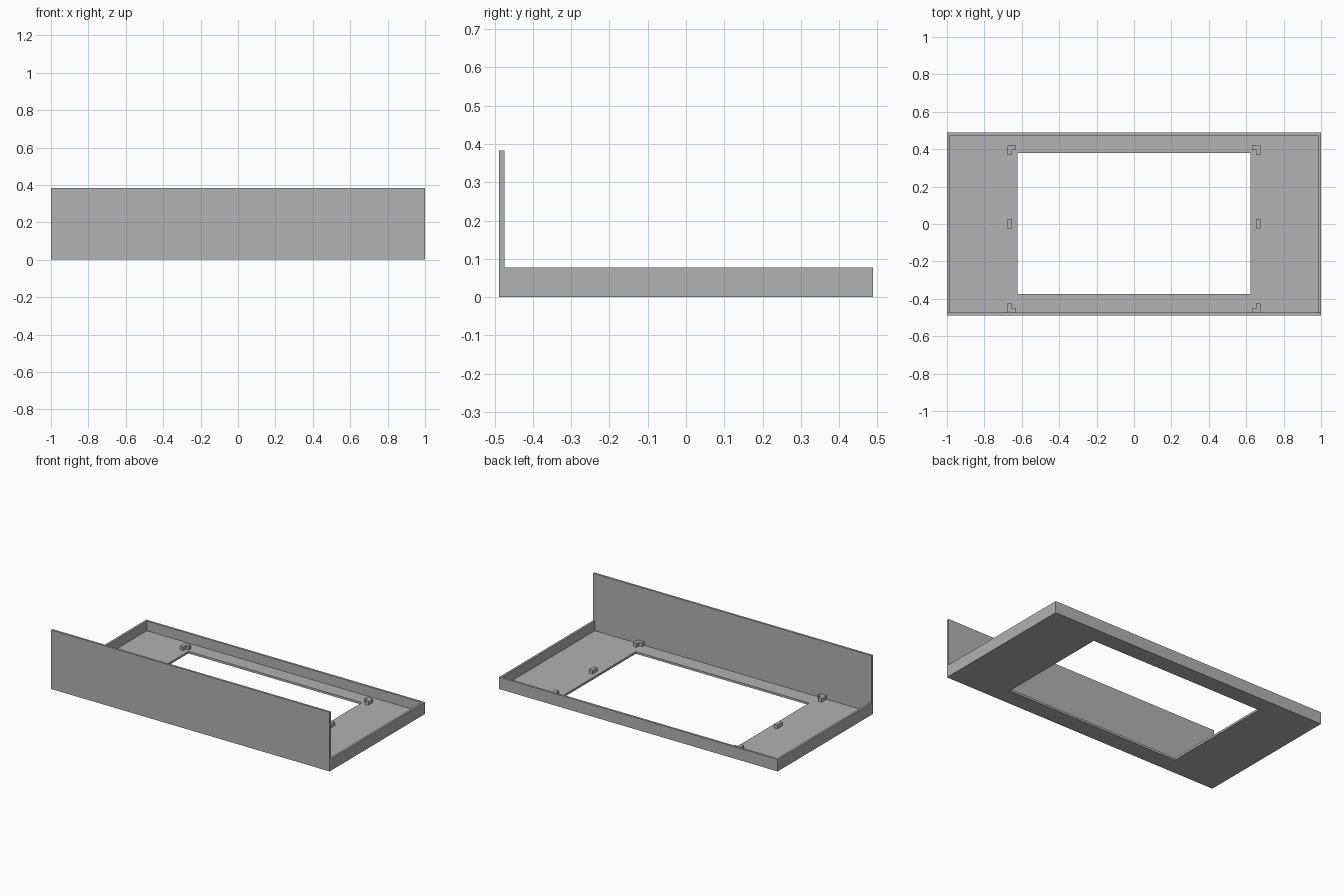
import bpy
import bmesh

cube = bpy.data.objects.get("Cube")
if cube:
    bpy.data.objects.remove(cube, do_unlink=True)

GREY = (0.445, 0.445, 0.445, 1)
grey = bpy.data.materials.new("plain_grey")
grey.use_nodes = True
grey.diffuse_color = GREY
grey.node_tree.nodes["Principled BSDF"].inputs["Base Color"].default_value = GREY

# Main dimensions
HX, HY, WALL = 1.0, 0.488, 0.014
FLOOR, RIM, PANEL = 0.014, 0.077, 0.383
OPEN_X, OPEN_FRONT, OPEN_BACK = 0.622, -0.374, 0.38


def finish(name, bm):
    bmesh.ops.recalc_face_normals(bm, faces=bm.faces)
    mesh = bpy.data.meshes.new(name)
    bm.to_mesh(mesh)
    bm.free()
    mesh.materials.append(grey)
    obj = bpy.data.objects.new(name, mesh)
    bpy.context.collection.objects.link(obj)
    return obj


def prism(name, outline, z0, z1):
    """Extrude a flat outline from z0 up to z1."""
    bm = bmesh.new()
    face = bm.faces.new([bm.verts.new((x, y, z0)) for x, y in outline])
    ext = bmesh.ops.extrude_face_region(bm, geom=[face])["geom"]
    for v in ext:
        if isinstance(v, bmesh.types.BMVert):
            v.co.z = z1
    return finish(name, bm)


def rect(x0, x1, y0, y1):
    return [(x0, y0), (x1, y0), (x1, y1), (x0, y1)]


# Tray: rectangular rings bridged into rim, floor and opening
outer = rect(-HX, HX, -HY, HY)
inner = rect(-HX + WALL, HX - WALL, -HY + WALL, HY - WALL)
opening = rect(-OPEN_X, OPEN_X, OPEN_FRONT, OPEN_BACK)
section = [(outer, 0), (outer, RIM), (inner, RIM),
           (inner, FLOOR), (opening, FLOOR), (opening, 0)]
bm = bmesh.new()
rings = [[bm.verts.new((x, y, z)) for x, y in loop] for loop, z in section]
for a, b in zip(rings, rings[1:] + rings[:1]):
    for i in range(4):
        j = (i + 1) % 4
        bm.faces.new((a[i], a[j], b[j], b[i]))
finish("tray", bm)

# Tall front panel standing on the front rim
prism("front_panel", rect(-HX, HX, -HY, -HY + WALL), RIM, PANEL)

# Locating tabs beside the opening, mirrored left and right
TAB_TOP = FLOOR + 0.024
OUT, MID, IN = 0.676, 0.652, 0.63
back_tab = [(OUT, 0.42), (IN, 0.42), (IN, 0.397),
            (MID, 0.397), (MID, 0.37), (OUT, 0.37)]
front_tab = [(OUT, -0.474), (IN, -0.474), (IN, -0.452),
             (MID, -0.452), (MID, -0.425), (OUT, -0.425)]
middle_tab = rect(MID, OUT, -0.024, 0.028)
for side, sign in (("left", 1), ("right", -1)):
    for part, shape in (("back", back_tab), ("front", front_tab),
                        ("middle", middle_tab)):
        prism(f"{side}_{part}_tab", [(sign * x, y) for x, y in shape],
              FLOOR, TAB_TOP)
